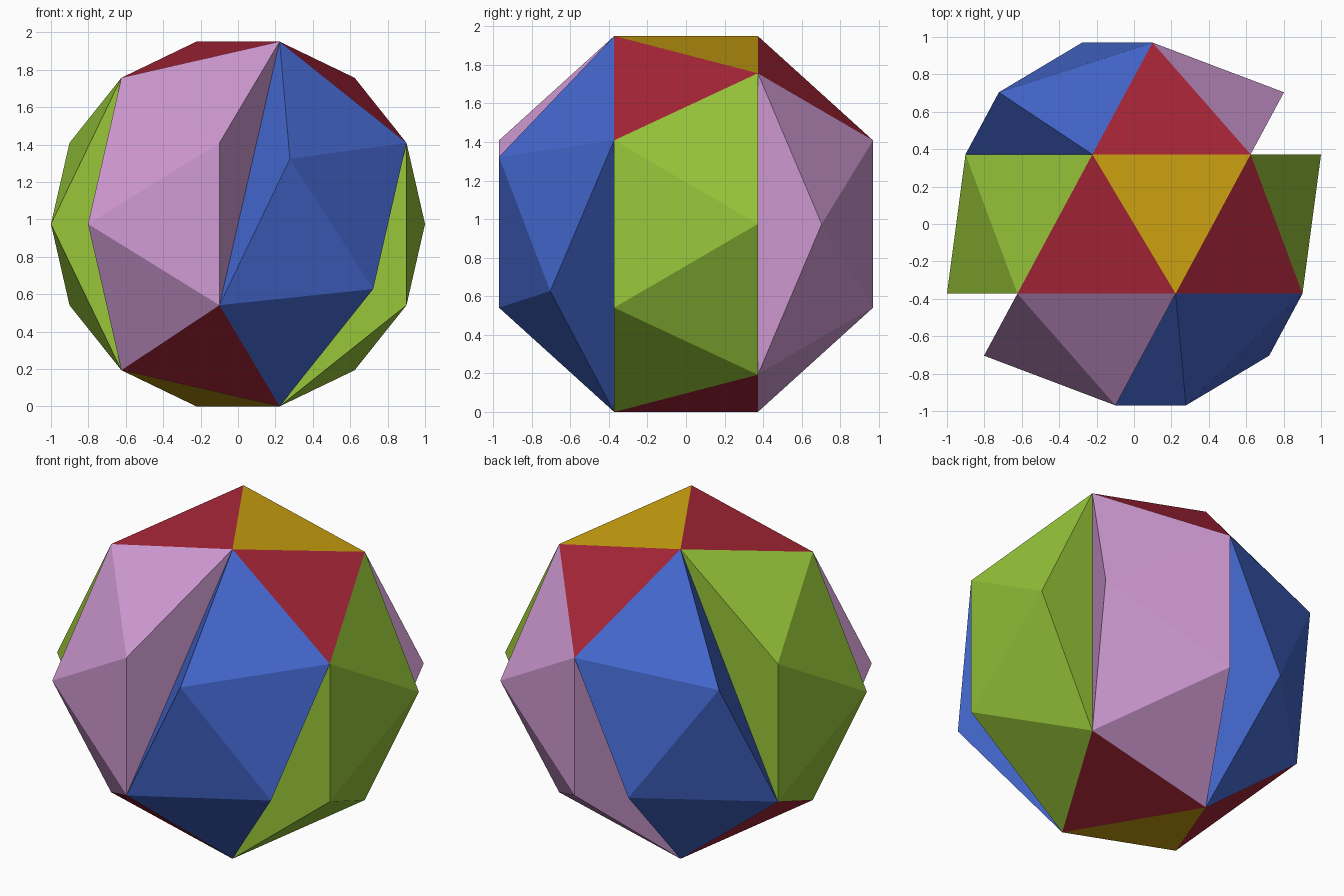
import bpy, math
from mathutils import Vector, Matrix

if "Cube" in bpy.data.objects:
    bpy.data.objects.remove(bpy.data.objects["Cube"])


def material(name, rgb):
    """Flat colour given as sRGB 0-255, stored as linear."""
    m = bpy.data.materials.new(name)
    lin = [((c / 255 + 0.055) / 1.055) ** 2.4 if c > 10 else c / 255 / 12.92 for c in rgb]
    m.diffuse_color = (*lin, 1)
    m.use_nodes = True
    m.node_tree.nodes["Principled BSDF"].inputs["Base Color"].default_value = m.diffuse_color
    return m


GREEN = material("green", (152, 198, 58))
BLUE = material("blue", (68, 103, 205))
PINK = material("pink", (209, 155, 212))
RED = material("red", (166, 37, 55))
GOLD = material("gold", (204, 161, 16))

# Uniform seven-sided antiprism lying along y
N = 7
STEP = math.tau / N
EDGE = 2 * math.sin(STEP / 2)
HALF = math.sqrt(EDGE ** 2 - (2 * math.sin(STEP / 4)) ** 2) / 2
LIFT = Matrix.Translation((0, 0, math.sin(2 * STEP)))   # rests on its lowest corners


def ring(y, turn):
    return [Vector((math.cos(i * STEP + turn), y, math.sin(i * STEP + turn))) for i in range(N)]


back, front = ring(HALF, 0), ring(-HALF, math.pi)


def antiprism_faces():
    faces = [list(back), list(front)]
    for own, other in ((back, front), (front, back)):
        for i in range(N):
            a, b = own[i], own[(i + 1) % N]
            tip = min(other, key=lambda v: (v - a).length + (v - b).length)
            faces.append([a, b, tip])
    return faces


def build(name, faces, mat):
    """Weld a face list into one object with outward normals."""
    verts, index, polys = [], {}, []
    for f in faces:
        normal = (f[1] - f[0]).cross(f[2] - f[0])
        if normal.dot(sum(f, Vector())) < 0:
            f = f[::-1]
        poly = []
        for v in f:
            key = tuple(round(c, 4) + 0.0 for c in v)
            if key not in index:
                index[key] = len(verts)
                verts.append(LIFT @ v)
            poly.append(index[key])
        polys.append(poly)
    mesh = bpy.data.meshes.new(name)
    mesh.from_pydata(verts, [], polys)
    mesh.materials.append(mat)
    bpy.context.collection.objects.link(bpy.data.objects.new(name, mesh))


# Three copies turned about the middle of one slanted side triangle
axis = (back[2] + front[5] + back[1]).normalized()
copies = []
for k in range(3):
    turn = Matrix.Rotation(k * math.tau / 3, 3, axis)
    copies.append([[turn @ v for v in f] for f in antiprism_faces()])


def centre(f):
    return sum(f, Vector()) / len(f)


def owners(f):
    """How many of the antiprisms contain this face."""
    return sum(any((centre(f) - centre(g)).length < 1e-3 for g in c) for c in copies)


# Faces belonging to one antiprism keep its colour; shared faces are built once
shared = {2: [], 3: []}
# the first turn carries the front cap to the right-hand side
for c, (name, mat) in zip(copies, (("green_antiprism", GREEN),
                                   ("pink_antiprism", None),
                                   ("blue_antiprism", None))):
    if mat is None:
        # the antiprism whose axis is level is pink, the tilted one blue
        level = abs(centre(c[0]).z) < 0.05
        name, mat = ("pink_antiprism", PINK) if level else ("blue_antiprism", BLUE)
    own = []
    for f in c:
        n = owners(f)
        if n == 1:
            own.append(f)
        elif not any((centre(f) - centre(g)).length < 1e-3 for g in shared[n]):
            shared[n].append(f)
    build(name, own, mat)

build("double_shared_triangles", shared[2], RED)
build("triple_shared_triangles", shared[3], GOLD)
